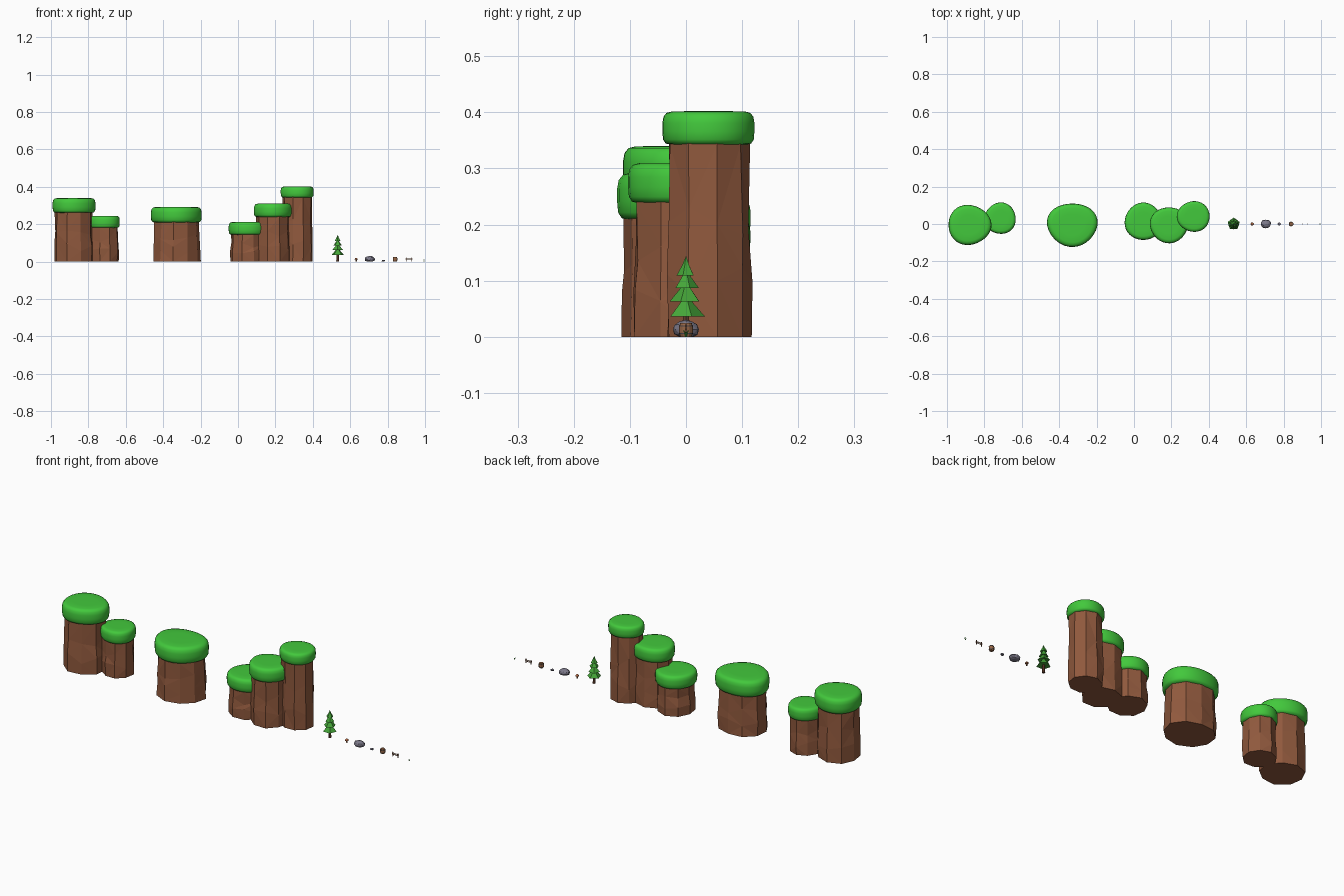
import bpy, bmesh, math, random
from mathutils import Matrix, Vector

random.seed(4)
if "Cube" in bpy.data.objects:
    bpy.data.objects.remove(bpy.data.objects["Cube"])


def material(name, rgb):
    m = bpy.data.materials.new(name)
    m.use_nodes = True
    m.diffuse_color = (*rgb, 1)
    m.node_tree.nodes["Principled BSDF"].inputs["Base Color"].default_value = (*rgb, 1)
    return m


GRASS = material("bright grass green", (0.055, 0.58, 0.045))
EARTH = material("earth brown", (0.28, 0.1, 0.047))
LEAF = material("pine green", (0.06, 0.38, 0.04))
BARK = material("dark bark brown", (0.13, 0.05, 0.025))
STONE = material("stone grey", (0.2, 0.19, 0.25))
WOOD = material("light wood", (0.3, 0.13, 0.06))
IRON = material("dark iron", (0.05, 0.05, 0.06))
ORANGE = material("mushroom orange", (0.42, 0.13, 0.05))


def finish(name, bm, mat, smooth=False):
    bmesh.ops.recalc_face_normals(bm, faces=bm.faces)
    for f in bm.faces:
        f.smooth = smooth
    me = bpy.data.meshes.new(name)
    bm.to_mesh(me)
    bm.free()
    me.materials.append(mat)
    ob = bpy.data.objects.new(name, me)
    bpy.context.collection.objects.link(ob)
    return ob


def loft(name, rings, mat, smooth=False, triangles=False):
    """Skin a stack of closed rings and close both ends."""
    bm = bmesh.new()
    loops = [[bm.verts.new(p) for p in ring] for ring in rings]
    n = len(loops[0])
    for a, b in zip(loops, loops[1:]):
        for i in range(n):
            j = (i + 1) % n
            bm.faces.new((a[i], a[j], b[j], b[i]))
    if triangles:
        bmesh.ops.triangulate(bm, faces=bm.faces[:])
    bm.faces.new(loops[0])
    bm.faces.new(loops[-1])
    return finish(name, bm, mat, smooth)


def ring(x, y, z, r, sides, turn=0.0):
    step = math.tau / sides
    return [(x + r * math.cos(turn + i * step), y + r * math.sin(turn + i * step), z)
            for i in range(sides)]


def turned(name, x, profile, sides, mat, smooth=False, turn=0.0):
    return loft(name, [ring(x, 0, z, r, sides, turn) for r, z in profile], mat, smooth)


def box(name, centre, size, mat):
    bm = bmesh.new()
    bmesh.ops.create_cube(bm, size=1, matrix=Matrix.Translation(centre) @ Matrix.Diagonal((*size, 1)))
    return finish(name, bm, mat)


def rock(name, centre, size, jitter):
    bm = bmesh.new()
    bmesh.ops.create_icosphere(bm, subdivisions=2 if size[0] > 0.02 else 1, radius=1)
    for v in bm.verts:
        v.co *= 1 + random.uniform(-jitter, jitter)
        v.co = Vector(centre) + v.co * Vector(size)
        v.co.z = max(v.co.z, 0)
    return finish(name, bm, STONE)


# Earth pillars with rounded grass caps
CAP_PROFILE = [(0.8, 0), (0.93, 0.04), (0.985, 0.16), (1, 0.4), (1, 0.65),
               (0.975, 0.84), (0.91, 0.95), (0.8, 0.99), (0.5, 1)]


def pillar(label, x, y, rx, ry, z0, z1, wobble, turn, sides=9):
    def outline(a):
        return 1 + wobble * math.cos(3 * (a - math.radians(turn)))

    def around(n, z, scale, jitter=0.0):
        pts = []
        for i in range(n):
            a = math.tau * (i + 0.3) / n
            k = scale * outline(a) * (1 + random.uniform(-jitter, jitter))
            pts.append((x + rx * k * math.cos(a), y + ry * k * math.sin(a), z))
        return pts

    # faceted column, slightly waisted below the cap
    levels = [(0, 0.94), (0.3, 0.95), (0.62, 0.9), (1, 0.9)]
    rings = []
    for t, s in levels:
        level = around(sides, z0 * t, s, 0.035)
        if 0 < t < 1:
            level = [(px, py, pz + random.uniform(-0.1, 0.1) * z0) for px, py, pz in level]
        rings.append(level)
    rings.append([(px, py, z0 + 0.015) for px, py, _ in rings[-1]])
    loft(label + "_column", rings, EARTH, triangles=True)
    loft(label + "_grass_cap", [around(36, z0 + (z1 - z0) * t, s) for s, t in CAP_PROFILE],
         GRASS, smooth=True)


pillar("tall_left_pillar", -0.88, -0.005, 0.115, 0.107, 0.26, 0.34, 0.03, 0)
pillar("short_left_pillar", -0.715, 0.03, 0.084, 0.084, 0.18, 0.245, 0.025, 75)
pillar("wide_pillar", -0.33, -0.003, 0.135, 0.116, 0.208, 0.293, 0.035, 30, 10)
pillar("low_step_pillar", 0.05, 0.013, 0.1, 0.1, 0.143, 0.212, 0.02, 90)
pillar("middle_step_pillar", 0.187, -0.005, 0.102, 0.096, 0.238, 0.31, 0.025, 30)
pillar("high_step_pillar", 0.318, 0.04, 0.088, 0.082, 0.342, 0.402, 0.02, 60)

# Pine tree
TREE_X = 0.533
turned("tree_trunk", TREE_X, [(0.008, 0), (0.006, 0.045)], 6, BARK)
for i, (r, z, top) in enumerate([(0.034, 0.036, 0.078), (0.029, 0.063, 0.102),
                                 (0.023, 0.087, 0.122), (0.017, 0.109, 0.143)]):
    turned(f"tree_tier_{i + 1}", TREE_X, [(r * 0.3, z + 0.003), (r, z), (r * 0.4, z + (top - z) * 0.55),
                                         (0.0004, top)], 5, LEAF, turn=0.3 + i * 0.63)

# Mushroom
turned("mushroom_stem", 0.632, [(0.004, 0), (0.003, 0.012)], 8, WOOD)
turned("mushroom_cap", 0.632, [(0.006, 0.01), (0.009, 0.011), (0.0075, 0.016), (0.003, 0.02)],
       10, ORANGE, True)

# Rocks
rock("large_rock", (0.705, 0, 0.013), (0.028, 0.024, 0.017), 0.08)
rock("small_rock", (0.777, 0, 0.004), (0.01, 0.009, 0.006), 0.08)

# Barrel with two hoops
BARREL_X = 0.84
turned("barrel_body", BARREL_X, [(0.01, 0), (0.0125, 0.008), (0.0125, 0.017), (0.01, 0.025)], 12, WOOD)
for i, z in enumerate((0.005, 0.018)):
    turned(f"barrel_hoop_{i + 1}", BARREL_X, [(0.0128, z), (0.0128, z + 0.002)], 12, IRON)

# Fence
FENCE_X = 0.914
for side, name in ((-1, "right"), (1, "left")):
    box(f"fence_post_{name}", (FENCE_X + side * 0.015, 0, 0.011), (0.004, 0.004, 0.022), BARK)
for i, z in enumerate((0.01, 0.016)):
    box(f"fence_rail_{i + 1}", (FENCE_X, 0, z), (0.038, 0.002, 0.003), WOOD)

# Grass tuft
for i in range(5):
    a = math.tau * i / 5
    base = ring(0.994, 0, 0, 0.0015, 3, a)
    tip = ring(0.994 + 0.0055 * math.cos(a), 0.005 * math.sin(a), 0.012, 0.0003, 3, a)
    loft(f"grass_blade_{i + 1}", [base, tip], LEAF)
